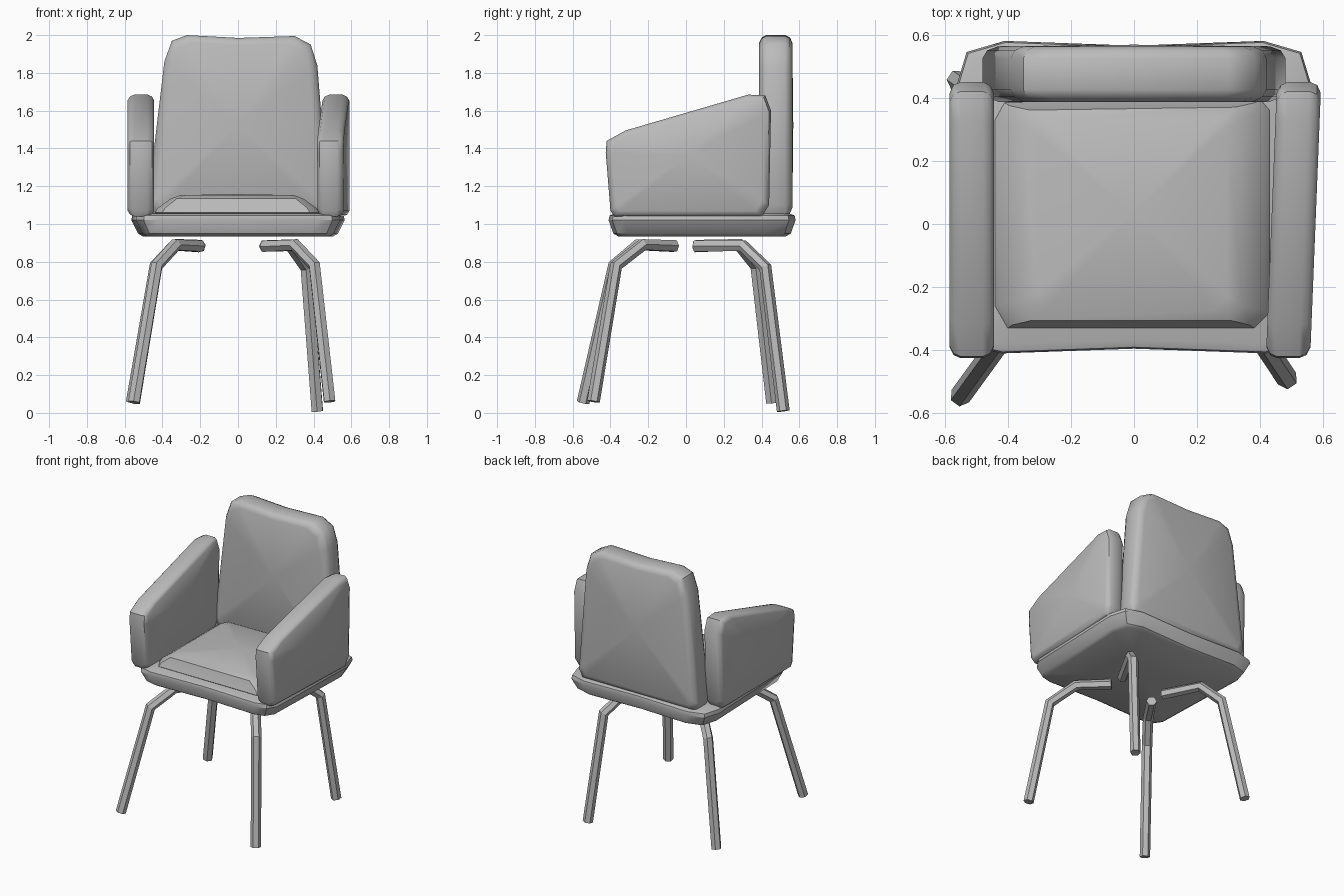
import bpy, bmesh, math
from mathutils import Vector

cube = bpy.data.objects.get("Cube")
if cube:
    bpy.data.objects.remove(cube, do_unlink=True)

grey = bpy.data.materials.new("soft grey")
grey.use_nodes = True
grey.diffuse_color = (0.5, 0.5, 0.5, 1)
shader = next(n for n in grey.node_tree.nodes if n.type == 'BSDF_PRINCIPLED')
shader.inputs["Base Color"].default_value = grey.diffuse_color


def activate(obj):
    bpy.ops.object.select_all(action='DESELECT')
    obj.select_set(True)
    bpy.context.view_layer.objects.active = obj


def pad(name, outline, stations, place, bulge=(0, 0), angle=35):
    """Loft a padded slab: each station is (depth, inset u, inset v)."""
    us, vs = zip(*outline)
    cu, cv = (min(us) + max(us)) / 2, (min(vs) + max(vs)) / 2
    hu, hv = max(us) - cu, max(vs) - cv
    bm = bmesh.new()
    rings = []
    for depth, iu, iv in stations:
        rings.append([bm.verts.new(place(cu + (u - cu) * (1 - iu / hu),
                                         cv + (v - cv) * (1 - iv / hv), depth))
                      for u, v in outline])
    count = len(outline)
    for low, high in zip(rings, rings[1:]):
        for i in range(count):
            j = (i + 1) % count
            bm.faces.new((low[i], low[j], high[j], high[i]))
    # Caps fan out from a slightly raised or sunken centre
    for ring, station, swell in ((rings[0], stations[0], bulge[0]),
                                 (rings[-1], stations[-1], bulge[1])):
        middle = bm.verts.new(place(cu, cv, station[0] + swell))
        for i in range(count):
            bm.faces.new((ring[i], ring[(i + 1) % count], middle))
    bmesh.ops.recalc_face_normals(bm, faces=bm.faces)
    mesh = bpy.data.meshes.new(name)
    bm.to_mesh(mesh)
    bm.free()
    mesh.materials.append(grey)
    obj = bpy.data.objects.new(name, mesh)
    bpy.context.collection.objects.link(obj)
    activate(obj)
    bpy.ops.object.shade_smooth_by_angle(angle=math.radians(angle))
    return obj


def flat(u, v, w):
    return (u, v, w)


def upright(u, v, w):
    return (u, w, v)


# Seat base: a thin tray, wider at the back
half_base = [(0, -0.395), (0.42, -0.41), (0.5, -0.39), (0.54, -0.33),
             (0.565, 0.43), (0.53, 0.545), (0.41, 0.58), (0, 0.565)]
base = half_base + [(-x, y) for x, y in half_base[-2:0:-1]]
pad("seat_base", base,
    [(0.935, 0.06, 0.05), (0.95, 0.035, 0.025), (1.02, 0, 0),
     (1.045, 0.005, 0.005), (1.055, 0.03, 0.03)], flat)

# Seat cushion with a crowned top
cushion = [(-0.4, -0.33), (0.38, -0.33), (0.43, -0.28), (0.43, 0.36),
           (0.4, 0.395), (-0.41, 0.385), (-0.44, 0.33), (-0.44, -0.26)]
pad("seat_cushion", cushion,
    [(1.04, 0.02, 0.02), (1.06, 0, 0), (1.085, 0.015, 0.01),
     (1.135, 0.085, 0.025), (1.153, 0.135, 0.06)], flat, (0, 0.005), 40)

# Backrest, tapering upward
back = [(-0.45, 1.045), (0.45, 1.045), (0.48, 1.1), (0.42, 1.84),
        (0.385, 1.95), (0.3, 1.995), (0, 1.985), (-0.27, 2.0),
        (-0.35, 1.97), (-0.39, 1.86), (-0.48, 1.1)]
pad("backrest", back,
    [(0.387, 0.05, 0.04), (0.402, 0.015, 0.012), (0.425, 0, 0),
     (0.525, 0, 0), (0.55, 0.015, 0.012), (0.563, 0.05, 0.04)],
    upright, (0.015, 0.005), 40)

# Armrests: sloping side panels
arm = [(-0.38, 1.04), (0.4, 1.04), (0.44, 1.1), (0.45, 1.6), (0.42, 1.68),
       (0.33, 1.685), (-0.32, 1.495), (-0.42, 1.44), (-0.425, 1.38),
       (-0.4, 1.07)]
for name, centre, splay in (("left_armrest", 0.505, 0.04),
                            ("right_armrest", -0.514, 0)):
    def side(u, v, w, centre=centre, splay=splay):
        return (centre + splay * u + w, u, v)
    pad(name, arm,
        [(-0.07, 0.035, 0.03), (-0.058, 0.01, 0.01), (-0.035, 0, 0),
         (0.035, 0, 0), (0.058, 0.01, 0.01), (0.07, 0.035, 0.03)],
        side, (0.004, -0.004), 40)

# Bent six-sided legs, each from foot to inner end
legs = {
    "front_right_leg": [(-0.55, -0.545, 0.055), (-0.43, -0.38, 0.78),
                        (-0.33, -0.25, 0.89), (-0.2, -0.06, 0.883)],
    "front_left_leg": [(0.485, -0.49, 0.06), (0.405, -0.37, 0.78),
                       (0.3, -0.23, 0.89), (0.14, -0.06, 0.883)],
    "back_right_leg": [(-0.56, 0.455, 0.055), (-0.435, 0.37, 0.78),
                       (-0.33, 0.28, 0.89), (-0.2, 0.05, 0.883)],
    "back_left_leg": [(0.42, 0.515, 0.01), (0.36, 0.42, 0.77),
                      (0.28, 0.3, 0.885), (0.14, 0.05, 0.883)],
}
for name, path in legs.items():
    curve = bpy.data.curves.new(name, 'CURVE')
    curve.dimensions = '3D'
    curve.bevel_depth = 0.034
    curve.bevel_resolution = 1
    curve.use_fill_caps = True
    spline = curve.splines.new('POLY')
    spline.points.add(len(path) - 1)
    for point, co in zip(spline.points, path):
        point.co = (*co, 1)
    curve.materials.append(grey)
    leg = bpy.data.objects.new(name, curve)
    bpy.context.collection.objects.link(leg)
    activate(leg)
    bpy.ops.object.convert(target='MESH')
    bpy.ops.object.shade_flat()
